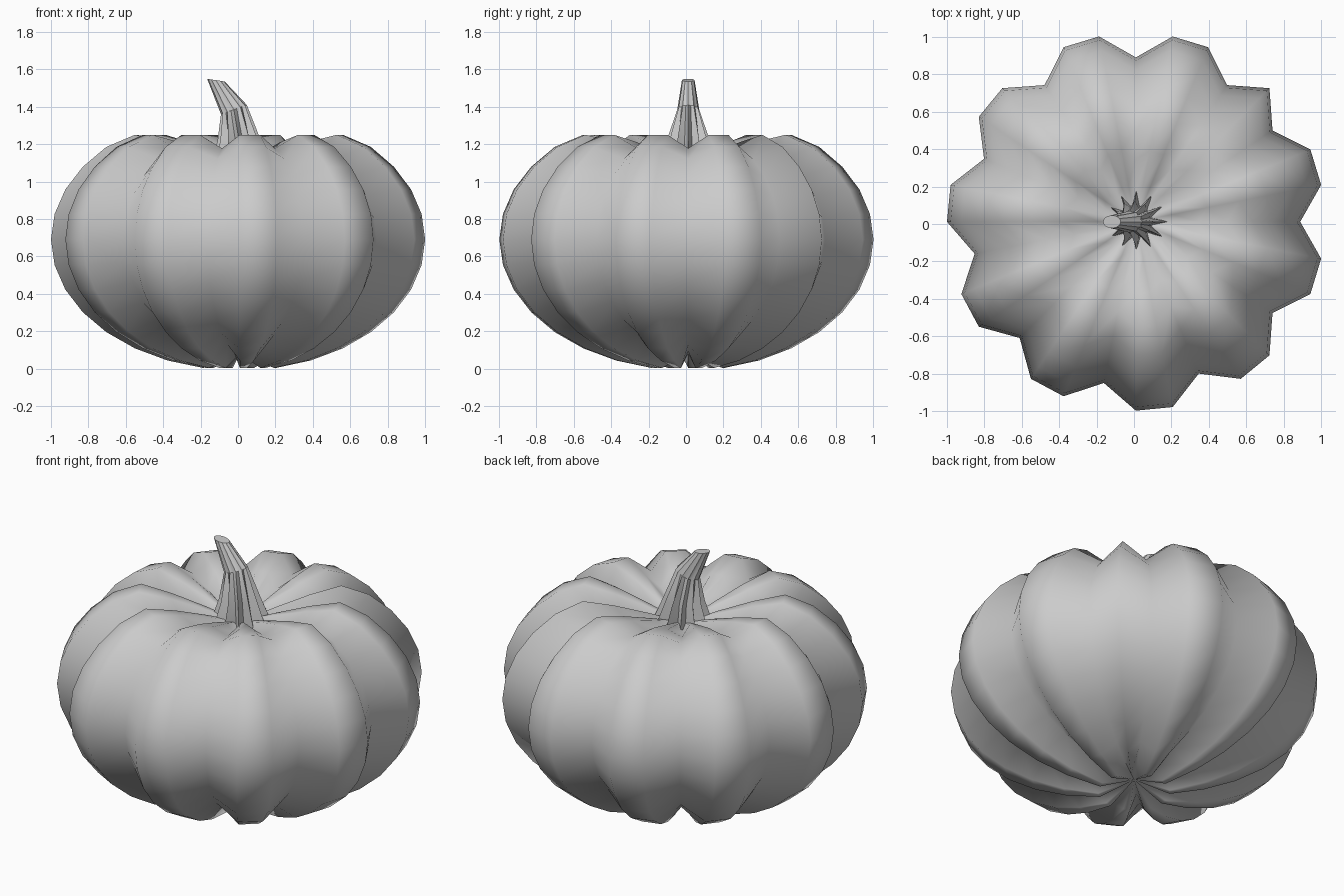
import bpy, bmesh
from math import sin, cos, pi, radians

if "Cube" in bpy.data.objects:
    bpy.data.objects.remove(bpy.data.objects["Cube"])

CX, CY, MID = 0.01, 0.012, 0.69
SEG, RINGS = 32, 16
VALLEYS = {0, 3, 5, 8, 11, 14, 17, 20, 23, 26, 29}


def make_object(name, bm, angle):
    bmesh.ops.recalc_face_normals(bm, faces=bm.faces)
    mesh = bpy.data.meshes.new(name)
    bm.to_mesh(mesh)
    bm.free()
    ob = bpy.data.objects.new(name, mesh)
    bpy.context.collection.objects.link(ob)
    bpy.ops.object.select_all(action='DESELECT')
    ob.select_set(True)
    bpy.context.view_layer.objects.active = ob
    if angle is None:
        bpy.ops.object.shade_smooth()
    else:
        bpy.ops.object.shade_smooth_by_angle(angle=radians(angle))
    return ob


def bridge(bm, a, b):
    n = len(a)
    for i in range(n):
        bm.faces.new((a[i], a[(i + 1) % n], b[(i + 1) % n], b[i]))


def fan(bm, ring, tip):
    for i in range(len(ring)):
        bm.faces.new((ring[i], ring[(i + 1) % len(ring)], tip))


# Ribbed body: squashed sphere, dished top, every valley column pulled inward
bm = bmesh.new()
dished = {13: 1.25 - MID, 14: 1.21 - MID, 15: 1.15 - MID}
rings = []
for j in range(1, RINGS):
    lat = -pi / 2 + j * pi / RINGS
    r, h = 1.01 * cos(lat), dished.get(j, 0.70 * sin(lat))
    ring = []
    for k in range(SEG):
        s = 0.87 if k in VALLEYS else 1.0
        a = 2 * pi * k / SEG
        ring.append(bm.verts.new((CX + r * s * cos(a), CY + r * s * sin(a), MID + h * s)))
    rings.append(ring)
for a, b in zip(rings, rings[1:]):
    bridge(bm, a, b)
fan(bm, rings[0], bm.verts.new((CX, CY, 0.08)))
fan(bm, rings[-1], bm.verts.new((CX, CY, 1.08)))
make_object("pumpkin_body", bm, None)

# Stem: star-shaped fluted base rising to a round, bent neck with a cut end
# (centre x, centre z, outer radius, inner radius, y scale, tilt)
sections = [
    (0.015, 1.06, 0.175, 0.085, 1.0, 0.0),
    (0.005, 1.22, 0.115, 0.075, 1.0, 0.05),
    (-0.022, 1.385, 0.069, 0.060, 0.85, 0.36),
    (-0.118, 1.542, 0.047, 0.047, 0.72, -0.15),
]
N = 24
bm = bmesh.new()
rings = []
for x, z, ro, ri, ys, tilt in sections:
    ring = []
    for k in range(N):
        a = 2 * pi * k / N
        r = ri if k % 2 else ro
        dx = r * cos(a)
        ring.append(bm.verts.new((x + dx, CY + ys * r * sin(a), z + tilt * dx)))
    rings.append(ring)
for a, b in zip(rings, rings[1:]):
    bridge(bm, a, b)
bm.faces.new(rings[0])
bm.faces.new(rings[-1])
make_object("stem", bm, 30)
